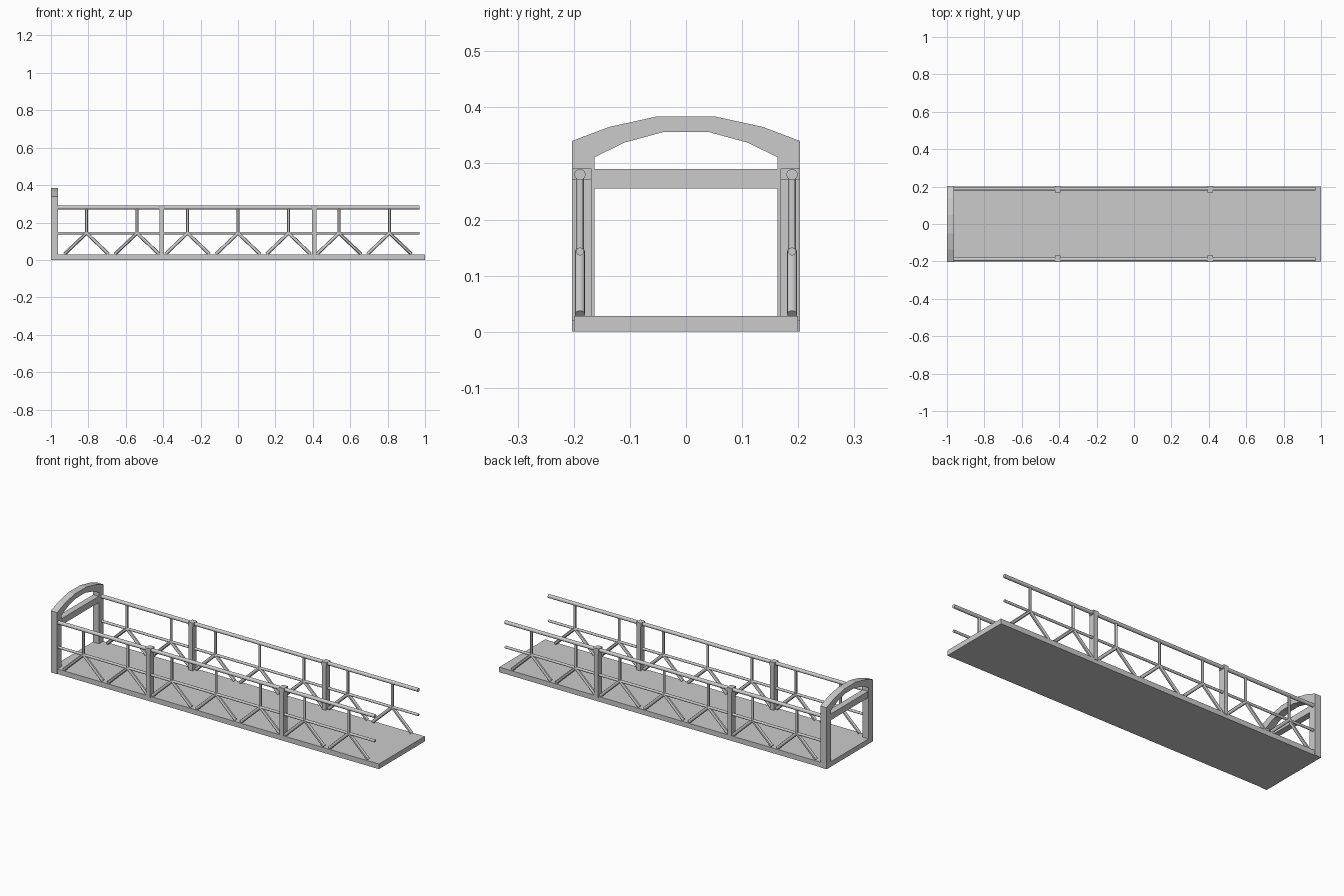
import bpy, bmesh
from mathutils import Vector

if "Cube" in bpy.data.objects:
    bpy.data.objects.remove(bpy.data.objects["Cube"])


def box(name, x0, x1, y0, y1, z0, z1):
    bpy.ops.mesh.primitive_cube_add(size=1, location=((x0 + x1) / 2, (y0 + y1) / 2, (z0 + z1) / 2))
    o = bpy.context.object
    o.name = name
    o.scale = (x1 - x0, y1 - y0, z1 - z0)
    bpy.ops.object.transform_apply(location=False, rotation=False, scale=True)
    return o


def rod(name, a, b, r, sides=16):
    a, b = Vector(a), Vector(b)
    bpy.ops.mesh.primitive_cylinder_add(vertices=sides, radius=r, depth=(b - a).length,
                                        location=(a + b) / 2,
                                        rotation=(b - a).to_track_quat('Z', 'Y').to_euler())
    o = bpy.context.object
    o.name = name
    bpy.ops.object.shade_smooth_by_angle()
    return o


# walkway slab
box("deck", -0.962, 1, -0.2, 0.2, 0, 0.028)
box("deck_end_sill", -1, -0.962, -0.165, 0.165, 0, 0.028)

# end portal: posts and faceted arch as one extruded outline
outer = [(0.203, 0), (0.203, 0.34), (0.137, 0.365), (0.05, 0.384)]
inner = [(0.04, 0.356), (0.11, 0.337), (0.163, 0.311), (0.163, 0)]
outline = ([(-y, z) for y, z in outer] + outer[::-1]
           + inner[::-1] + [(-y, z) for y, z in inner])
bm = bmesh.new()
face = bm.faces.new([bm.verts.new((-1, y, z)) for y, z in outline])
ext = bmesh.ops.extrude_face_region(bm, geom=[face])
bmesh.ops.translate(bm, vec=(0.038, 0, 0),
                    verts=[g for g in ext["geom"] if isinstance(g, bmesh.types.BMVert)])
bmesh.ops.recalc_face_normals(bm, faces=bm.faces)
mesh = bpy.data.meshes.new("end_arch")
bm.to_mesh(mesh)
bm.free()
bpy.context.collection.objects.link(bpy.data.objects.new("end_arch", mesh))
box("arch_crossbar", -0.998, -0.964, -0.163, 0.163, 0.255, 0.29)

# railings on both sides
for s, side in ((-1, "front"), (1, "back")):
    y = s * 0.189
    rod(side + "_top_rail", (-0.963, y, 0.28), (0.97, y, 0.28), 0.01)
    rod(side + "_mid_rail", (-0.963, y, 0.143), (0.97, y, 0.143), 0.007)
    y0, y1 = sorted((s * 0.203, s * 0.168))
    for x in (-0.407, 0.407):
        box(side + "_post", x - 0.012, x + 0.012, y0, y1, 0.02, 0.272)
        box(side + "_post_cap", x - 0.015, x + 0.015, y0, y1, 0.27, 0.291)
    # uprights with splayed braces
    for i in range(-3, 4):
        x = i * 0.27
        rod(side + "_upright", (x, y, 0.143), (x, y, 0.28), 0.007, 12)
        for d in (-1, 1):
            rod(side + "_brace", (x, y, 0.143), (x + d * 0.118, y, 0.031), 0.009, 12)
